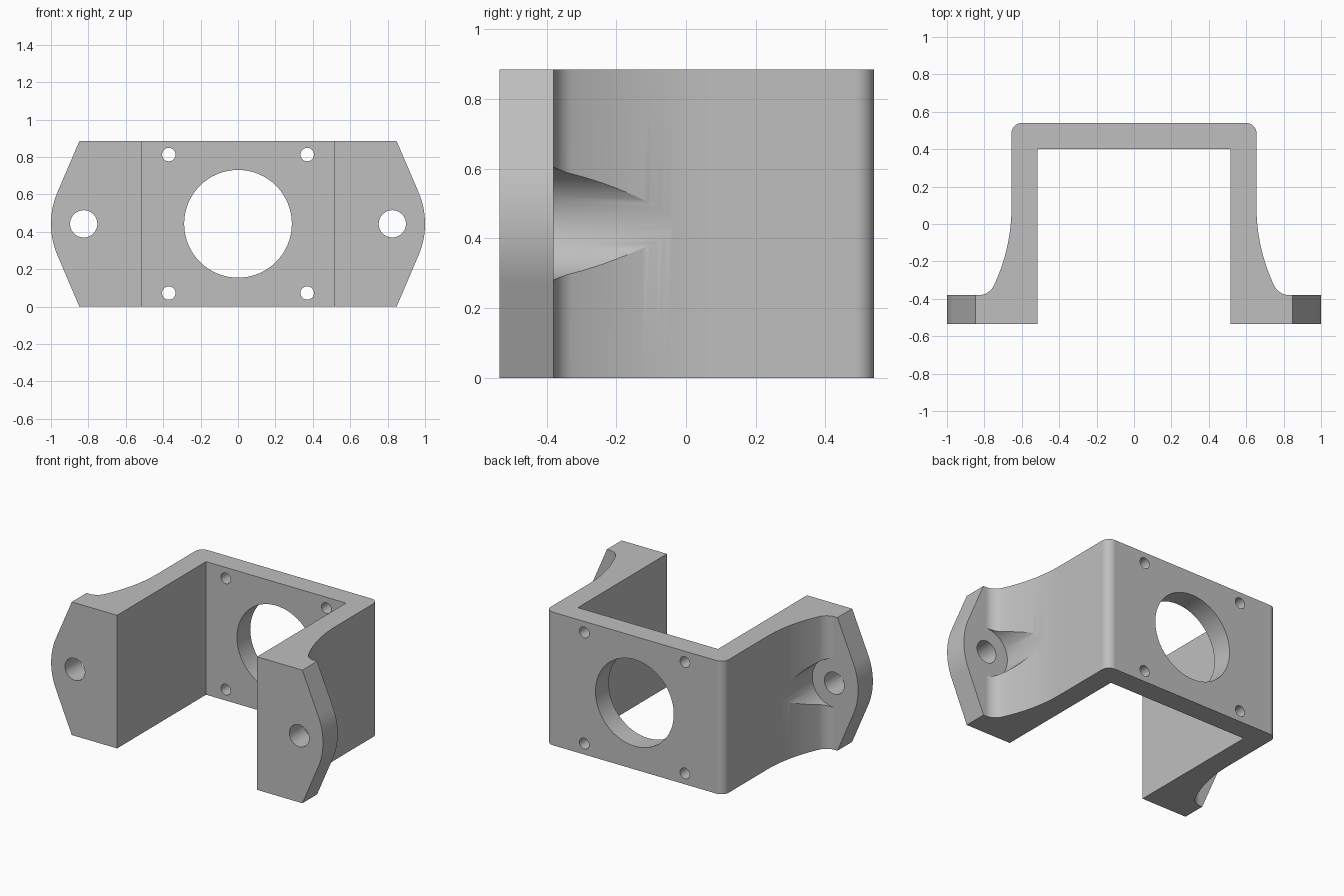
import bpy, bmesh
from math import sin, cos, radians, asin
from mathutils import Matrix, Vector

if "Cube" in bpy.data.objects:
    bpy.data.objects.remove(bpy.data.objects["Cube"], do_unlink=True)

HEIGHT = 0.885
MID = HEIGHT / 2
FRONT, BACK, FLANGE = -0.535, 0.54, -0.38
INNER, OUTER, EAR_X = 0.515, 0.655, 0.825

grey = bpy.data.materials.new("plain grey")
grey.use_nodes = True
grey.diffuse_color = (0.52, 0.52, 0.52, 1)
grey.node_tree.nodes["Principled BSDF"].inputs["Base Color"].default_value = (0.52, 0.52, 0.52, 1)


def arc(cx, cy, r, start, end, steps):
    """Points along an arc, angles in degrees."""
    angles = [radians(start + (end - start) * i / steps) for i in range(steps + 1)]
    return [(cx + r * cos(a), cy + r * sin(a)) for a in angles]


def mirrored(half):
    """Close a right-hand half outline with its mirror image."""
    return half + [(-x, y) for x, y in reversed(half)]


def prism(name, outline, start, end, upright):
    """Extrude an outline along z (upright) or along y."""
    bm = bmesh.new()
    place = (lambda p: (p[0], p[1], start)) if upright else (lambda p: (p[0], start, p[1]))
    face = bm.faces.new([bm.verts.new(place(p)) for p in outline])
    moved = bmesh.ops.extrude_face_region(bm, geom=[face])["geom"]
    shift = Vector((0, 0, end - start) if upright else (0, end - start, 0))
    bmesh.ops.translate(bm, vec=shift, verts=[v for v in moved if isinstance(v, bmesh.types.BMVert)])
    bmesh.ops.recalc_face_normals(bm, faces=bm.faces)
    mesh = bpy.data.meshes.new(name)
    bm.to_mesh(mesh)
    bm.free()
    mesh.materials.append(grey)
    obj = bpy.data.objects.new(name, mesh)
    bpy.context.collection.objects.link(obj)
    return obj


def carve(target, tool, operation="DIFFERENCE"):
    """Apply a boolean and discard the cutter."""
    tool.hide_render = True
    bpy.context.view_layer.objects.active = target
    mod = target.modifiers.new("cut", "BOOLEAN")
    mod.operation, mod.solver, mod.object = operation, "EXACT", tool
    bpy.ops.object.modifier_apply(modifier=mod.name)
    bpy.data.objects.remove(tool, do_unlink=True)


def bore(target, x, z, r, start, end, sides):
    circle = arc(x, z, r, 0, 360, sides)[:-1]
    carve(target, prism("bore_cutter", circle, start, end, False))


# U-shaped plan: flange, root fillet, sweeping leg, rounded back corner
fillet_r, corner_r, sweep_r, sweep_top = 0.088, 0.055, 0.976, 0.09
sweep = 25.5
sweep_x, sweep_y = OUTER + sweep_r * (1 - cos(radians(sweep))), sweep_top - sweep_r * sin(radians(sweep))
fillet_x = sweep_x + fillet_r * cos(radians(sweep))
plan = [(INNER, BACK - 0.14), (INNER, FRONT), (1.05, FRONT), (1.05, FLANGE)]
plan += arc(fillet_x, FLANGE + fillet_r, fillet_r, 270, 180 + sweep, 10)
plan += arc(OUTER + sweep_r, sweep_top, sweep_r, 180 + sweep, 180, 20)[1:]
plan += arc(OUTER - corner_r, BACK - corner_r, corner_r, 0, 90, 10)
bracket = prism("mounting_bracket", mirrored(plan), 0, HEIGHT, True)

# Tapered, rounded ears trimmed from the front outline
ear = [(0.848, 0)] + arc(0.573, MID, 0.427, -23.2, 23.2, 16) + [(0.848, HEIGHT)]
ear = [(0.848 - 0.02, -0.047)] + ear[1:-1] + [(0.848 - 0.02, HEIGHT + 0.047)]
carve(bracket, prism("ear_trim", mirrored(ear), -1, 1, False), "INTERSECT")

# Centre opening and four corner screw holes in the back wall
bore(bracket, 0, MID, 0.288, 0.2, 0.8, 64)
for side in (-1, 1):
    for z in (MID - 0.37, MID + 0.37):
        bore(bracket, side * 0.37, z, 0.036, 0.2, 0.8, 24)
    # Ear hole with clearance for the screw head behind it
    bore(bracket, side * EAR_X, MID, 0.073, -0.8, 0.3, 32)
    bore(bracket, side * EAR_X, MID, 0.162, FLANGE, 0.3, 64)

# Crisp edges, smooth curves
bpy.ops.object.select_all(action="DESELECT")
bracket.select_set(True)
bpy.context.view_layer.objects.active = bracket
bpy.ops.object.shade_smooth_by_angle(angle=radians(25))
weighted = bracket.modifiers.new("even_normals", "WEIGHTED_NORMAL")
weighted.keep_sharp = True
